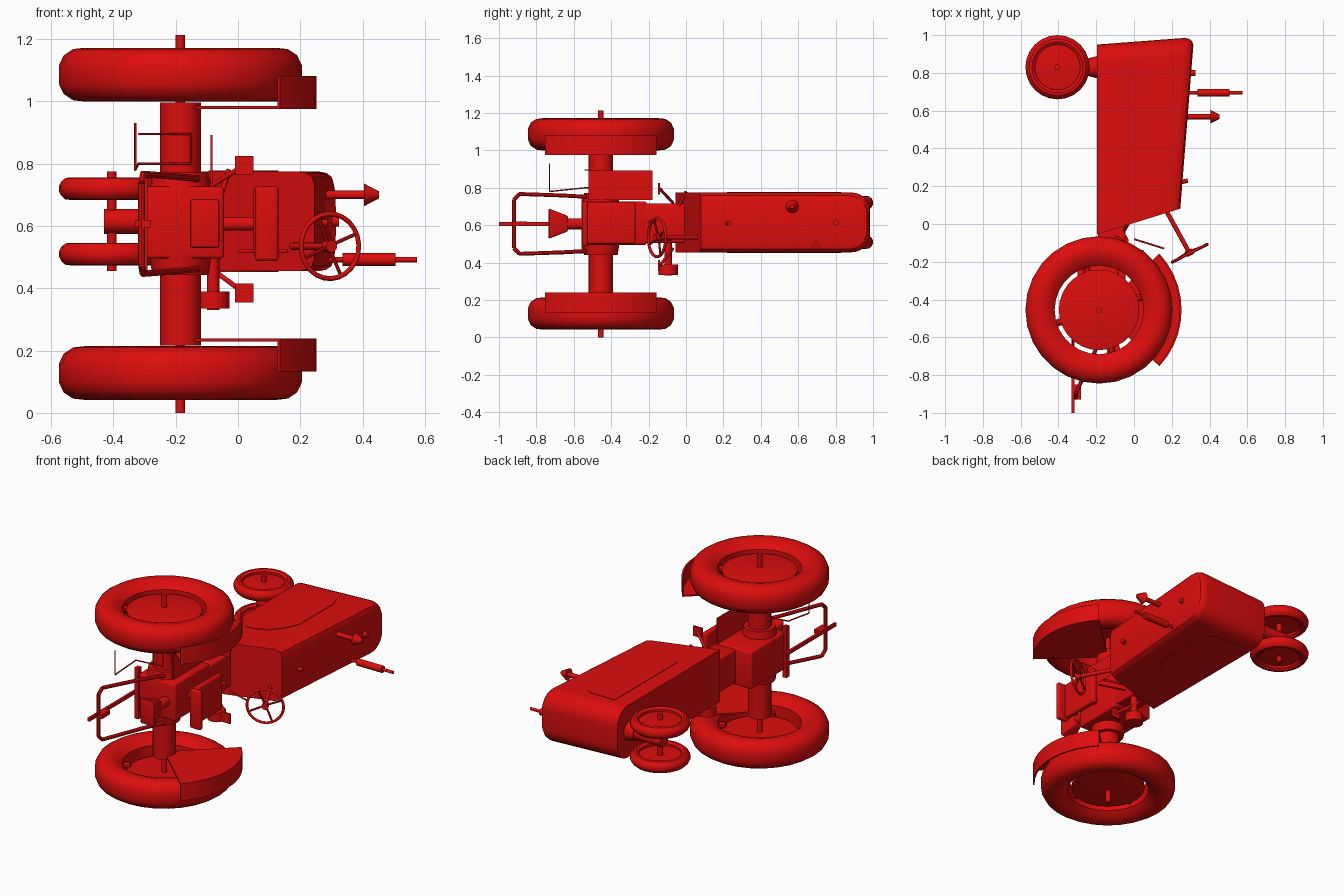
import bpy, bmesh, math
from mathutils import Vector, Matrix

if "Cube" in bpy.data.objects:
    bpy.data.objects.remove(bpy.data.objects["Cube"])

red = bpy.data.materials.new("tractor red")
red.diffuse_color = (0.72, 0.004, 0.004, 1)
red.use_nodes = True
red.node_tree.nodes["Principled BSDF"].inputs["Base Color"].default_value = red.diffuse_color
MID = 0.607  # centre plane: the tractor lies on its side, axle along z


def finish(name, bm, angle=35):
    bmesh.ops.recalc_face_normals(bm, faces=bm.faces)
    me = bpy.data.meshes.new(name)
    bm.to_mesh(me)
    bm.free()
    ob = bpy.data.objects.new(name, me)
    bpy.context.collection.objects.link(ob)
    me.materials.append(red)
    bpy.ops.object.select_all(action='DESELECT')
    ob.select_set(True)
    bpy.context.view_layer.objects.active = ob
    bpy.ops.object.shade_smooth_by_angle(angle=math.radians(angle))
    return ob


def lathe(name, profile, origin, axis=(0, 0, 1), n=28, closed=False, angle=35):
    bm = bmesh.new()
    rot = Vector((0, 0, 1)).rotation_difference(Vector(axis)).to_matrix()
    rings = []
    for r, h in profile:
        rings.append([bm.verts.new(Vector(origin) + rot @ Vector(
            (r * math.cos(2 * math.pi * i / n), r * math.sin(2 * math.pi * i / n), h))) for i in range(n)])
    pairs = list(zip(rings, rings[1:]))
    if closed:
        pairs.append((rings[-1], rings[0]))
    for a, b in pairs:
        for i in range(n):
            j = (i + 1) % n
            bm.faces.new((a[i], a[j], b[j], b[i]))
    if not closed:
        bm.faces.new(rings[0])
        bm.faces.new(rings[-1])
    return finish(name, bm, angle)


def rod(name, a, b, r, r2=None, n=12):
    a, b = Vector(a), Vector(b)
    return lathe(name, [(r, 0), (r if r2 is None else r2, (b - a).length)], a, (b - a).normalized(), n)


def box(name, lo, hi, bevel=0.0, taper=1.0):
    # taper scales the +y end
    bm = bmesh.new()
    lo, hi = Vector(lo), Vector(hi)
    size, mid = hi - lo, (lo + hi) / 2
    bmesh.ops.create_cube(bm, size=1, matrix=Matrix.Translation(mid) @ Matrix.Diagonal((*size, 1)))
    for v in bm.verts:
        if v.co.y > mid.y:
            v.co.x = mid.x + (v.co.x - mid.x) * taper
            v.co.z = mid.z + (v.co.z - mid.z) * taper
    if bevel:
        bmesh.ops.bevel(bm, geom=list(bm.edges), offset=bevel, segments=3, profile=0.5, affect='EDGES')
    return finish(name, bm)


def prism(name, pts, z0, z1):
    bm = bmesh.new()
    f = bm.faces.new([bm.verts.new((x, y, z0)) for x, y in pts])
    g = bmesh.ops.extrude_face_region(bm, geom=[f])
    bmesh.ops.translate(bm, vec=(0, 0, z1 - z0), verts=[v for v in g['geom'] if isinstance(v, bmesh.types.BMVert)])
    return finish(name, bm)


# Rear wheels, axle housings and fenders, mirrored about the centre plane
AX, AY = -0.185, -0.455
tire = [(.235, .045), (.27, .075), (.31, .086), (.345, .082), (.375, .062), (.39, .03)]
tire += [(r, -h) for r, h in reversed(tire)]
for side, s in (("left", 1), ("right", -1)):
    c = (AX, AY, MID + s * 0.479)
    out = (0, 0, s)
    lathe("rear_tire_" + side, tire, c, out, 28, True)
    lathe("rear_rim_disc_" + side, [(.213, .012), (.213, .03), (.17, .038), (.02, .05)], c, out, 28)
    for k in range(4):
        a = k * math.pi / 2 + 0.3
        d = Vector((math.cos(a), math.sin(a), .02 * s))
        rod("rim_lug_" + side, Vector(c) + d * .2, Vector(c) + d * .25, .02, n=8)
    rod("axle_housing_" + side, (AX, AY, MID + s * .1), (AX, AY, MID + s * .39), .066, n=20)
    rod("axle_flange_" + side, (AX, AY, MID + s * .1), (AX, AY, MID + s * .165), .1, .09, 20)
    # fender: flat sector plate plus an arched cover over the tire
    arc = [math.radians(-43 + 86 * i / 10) for i in range(11)]
    ring = lambda r: [(AX + r * math.cos(a), AY + r * math.sin(a)) for a in arc]
    z0, z1 = MID + s * .368, MID + s * .378
    prism("fender_plate_" + side, [(AX, AY)] + ring(.437), min(z0, z1), max(z0, z1))
    z1 = MID + s * .474
    prism("fender_cover_" + side, ring(.437) + ring(.427)[::-1], min(z0, z1), max(z0, z1))
rod("rear_axle", (AX, AY, 0), (AX, AY, 2 * MID), .015)

# Front wheels and steering pedestal
FX, FY = -0.405, 0.83
ftire = [(.12, .026), (.135, .036), (.15, .034), (.163, .022), (.17, .008)]
ftire += [(r, -h) for r, h in reversed(ftire)]
for side, s in (("left", 1), ("right", -1)):
    c = (FX, FY, MID + 0.008 + s * .105)
    lathe("front_tire_" + side, ftire, c, (0, 0, s), 24, True)
    lathe("front_rim_" + side, [(.122, -.012), (.122, .012), (.1, .014), (.02, .022)], c, (0, 0, s), 24)
rod("front_axle", (FX, FY, .455), (FX, FY, .775), .015)
rod("front_pedestal", (-.43, FY, .615), (-.24, FY, .615), .04, n=16)
rod("pedestal_collar", (-.25, FY, .615), (-.19, FY, .615), .045, .06, n=16)

# Hood: lofted outlines with rounded front and softened top edge
bm = bmesh.new()
rings = []
for level, inset in ((0, 0), (1, 0), (2, .005), (3, .017), (4, .04)):
    w, front, rad = .16 - inset, (.95 if level == 0 else .985) - inset, .1
    pts = [(None, -w)]
    pts += [(front - rad + rad * math.sin(a), -w + rad - rad * math.cos(a))
            for a in [math.pi / 2 * i / 6 for i in range(7)]]
    pts += [(y, -z) for y, z in reversed(pts)]
    ring = []
    for y, z in pts:
        drop = (0, .05, .025, .008, 0)[level]
        yy = .08 if y is None else y
        x = -.195 if level == 0 else .245 + .08 * (yy - .08) - drop
        if y is None:
            yy = -.055 + .31 * (x + .195)
        ring.append(bm.verts.new((x, yy, MID + .008 + z)))
    rings.append(ring)
for a, b in zip(rings, rings[1:]):
    for i in range(len(a)):
        j = (i + 1) % len(a)
        bm.faces.new((a[i], a[j], b[j], b[i]))
bm.faces.new(rings[0])
bm.faces.new(rings[-1])
finish("hood", bm, 30)
# thin side panels on the hood
panel = [(-.095, .22), (-.095, .83), (.075, .83), (.105, .81), (.13, .75), (.13, .42), (.09, .33), (.03, .26), (-.03, .23)]
for side, z in (("left", .773), ("right", .452)):
    prism("hood_side_panel_" + side, panel, z, z + .005)

# Exhaust, air intake and caps
rod("exhaust_pipe", (.27, .695, .492), (.575, .695, .492), .009)
rod("muffler", (.335, .695, .492), (.505, .695, .492), .021, n=16)
rod("air_intake_pipe", (.27, .568, .70), (.41, .568, .70), .014)
rod("air_intake_cap", (.405, .568, .70), (.452, .568, .70), .036, .012, 16)
rod("radiator_cap", (.28, .80, .615), (.325, .80, .615), .016)
rod("fuel_cap", (.24, .22, .61), (.285, .23, .61), .012)

# Transmission body
box("rear_transmission", (-.30, -.55, .495), (-.045, -.21, .727), .012)
box("clutch_housing", (-.19, -.23, .505), (-.045, .05, .715), .012)
box("power_shaft_shield", (-.157, -.735, .527), (-.057, -.63, .69), .01, .5)
rod("power_shaft", (-.11, -.5, MID), (-.11, -.72, MID), .03)

# Belt pulley and pedals
rod("belt_pulley_shaft", (-.08, -.095, .33), (-.08, -.095, .52), .02)
rod("belt_pulley", (-.08, -.095, .335), (-.08, -.095, .39), .052, n=20)
for side, z in (("left", .795), ("right", .385)):
    box("pedal_pad_" + side, (-.01, -.15, z - .03), (.05, -.138, z + .03))
    rod("pedal_arm_" + side, (.02, -.14, z), (-.10, -.07, .607 + (z - .607) * .6), .008)
box("foot_plate", (-.088, -.52, .735), (-.082, -.18, .892))
rod("gear_lever", (-.06, -.16, .62), (.06, -.2, .62), .007)
rod("side_lever", (-.06, -.05, .68), (-.03, -.0, .78), .008)
rod("side_link", (0, -.08, .52), (.16, -.13, .52), .005)

# Seat
box("seat_cushion", (.05, -.53, .50), (.085, -.27, .725), .012)
box("seat_back", (.055, -.555, .487), (.13, -.525, .728), .012)
rod("seat_post", (-.07, -.40, MID), (.055, -.42, MID), .022)

# Steering wheel
wc = Vector((.295, -.155, .535))
ax = Vector((.45, -.89, 0)).normalized()
tube = [(.104 + .008 * math.cos(math.pi * i / 4), .008 * math.sin(math.pi * i / 4)) for i in range(8)]
lathe("steering_wheel_rim", tube, wc, ax, 24, True, 60)
u = Vector((0, 0, 1))
v = ax.cross(u)
for k in range(4):
    a = k * math.pi / 2 + .4
    rod("steering_spoke", wc - ax * .01, wc + (u * math.cos(a) + v * math.sin(a)) * .104, .006, n=8)
rod("steering_column", (.16, .09, .535), wc + ax * .01, .012)
rod("steering_hub", wc - ax * .02, wc + ax * .012, .02)

# Drawbar and its frame
box("drawbar", (-.33, -1.0, .597), (-.315, -.5, .617))
box("drawbar_hitch", (-.325, -.93, .595), (-.28, -.85, .62))
frame = [(-.13, -.53, .145), (-.2, -.66, .152), (-.305, -.89, .16), (-.31, -.92, .13), (-.31, -.92, 0)]
for s in (1, -1):
    for a, b in zip(frame, frame[1:]):
        rod("drawbar_frame", (a[0], a[1], MID + s * a[2]), (b[0], b[1], MID + s * b[2]), .011, n=8)
box("frame_bar", (-.315, -.56, .45), (-.29, -.53, .765))

# Thin control rods beside the transmission
path = [(-.15, -.52, .80), (-.32, -.54, .80), (-.33, -.73, .78), (-.33, -.73, .93)]
for a, b in zip(path, path[1:]):
    rod("control_rod", a, b, .004, n=6)
rod("control_link", (-.32, -.54, .895), (-.15, -.52, .895), .003, n=6)
rod("control_upright", (-.15, -.52, .80), (-.15, -.52, .895), .003, n=6)
